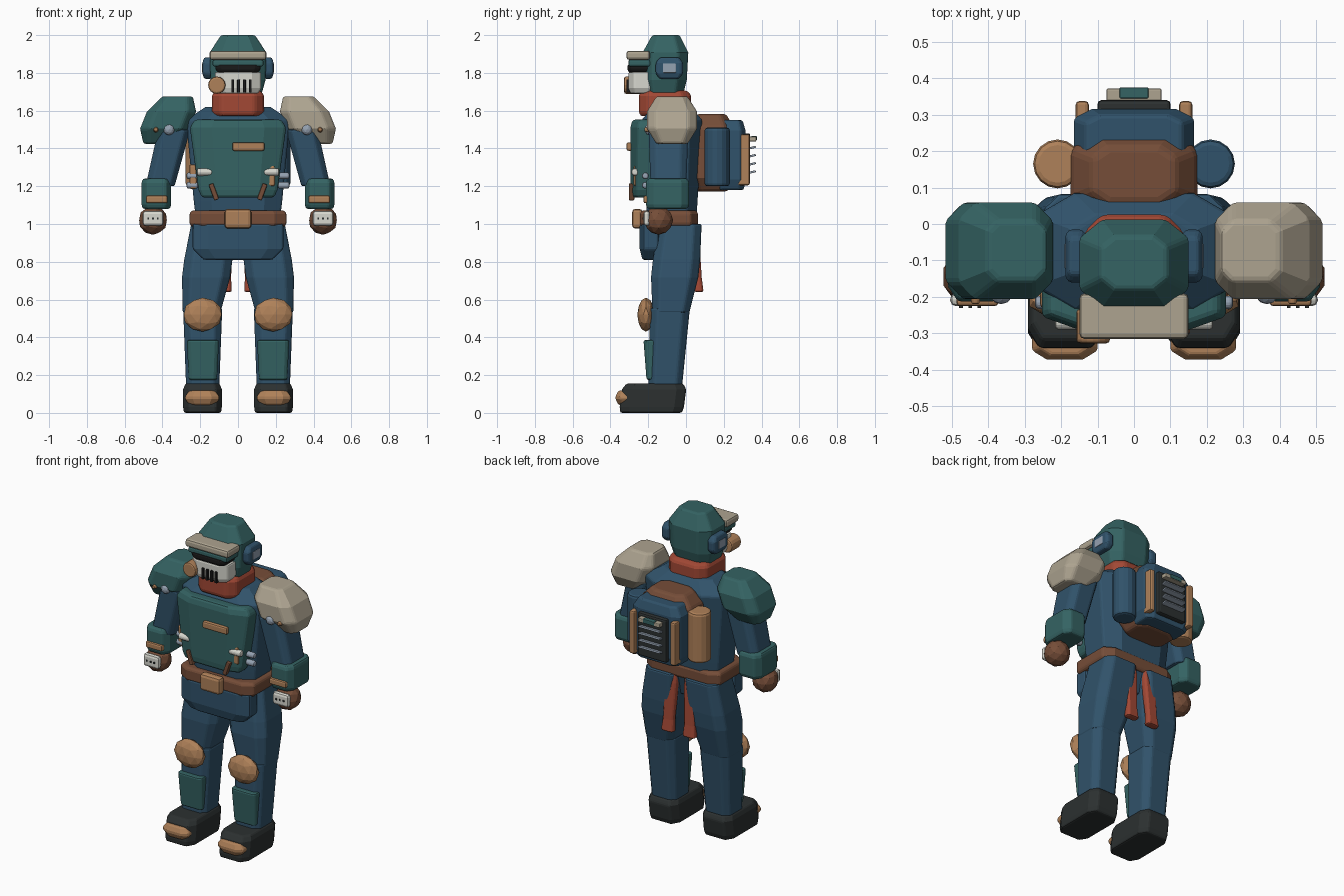
import bpy, bmesh, math
from mathutils import Matrix

cube = bpy.data.objects.get("Cube")
if cube:
    bpy.data.objects.remove(cube, do_unlink=True)


def material(name, red, green, blue):
    mat = bpy.data.materials.new(name)
    mat.use_nodes = True
    mat.diffuse_color = (red, green, blue, 1)
    shader = mat.node_tree.nodes["Principled BSDF"]
    shader.inputs["Base Color"].default_value = mat.diffuse_color
    return mat


teal = material("teal", .035, .125, .125)
navy = material("navy blue", .03, .085, .145)
brown = material("leather brown", .18, .075, .04)
tan = material("tan", .43, .22, .1)
cream = material("cream", .42, .37, .28)
white = material("white", .68, .68, .62)
red = material("brick red", .36, .065, .035)
charcoal = material("charcoal", .025, .03, .03)
black = material("black", .01, .01, .01)
grey = material("steel grey", .3, .36, .44)


def finish(name, bm, mat, loc, rot=(0, 0, 0), bevel=.01):
    """Turn a bmesh into a placed object with softened edges."""
    bmesh.ops.recalc_face_normals(bm, faces=bm.faces)
    mesh = bpy.data.meshes.new(name)
    bm.to_mesh(mesh)
    bm.free()
    mesh.materials.append(mat)
    part = bpy.data.objects.new(name, mesh)
    part.location = loc
    part.rotation_euler = rot
    bpy.context.collection.objects.link(part)
    if bevel:
        soften = part.modifiers.new("soft edges", "BEVEL")
        soften.width = bevel
        soften.segments = 2
        soften.limit_method = "ANGLE"
        soften.angle_limit = math.radians(35)
    return part


def block(name, mat, loc, size, bottom=1, low=1, top=1, rim=0, cut=.35,
          lean_x=0, lean_y=0, bevel=.01):
    """Octagonal block; its ends are scaled, and rim sets where the full section starts."""
    width, depth, height = size
    levels = [(0, bottom), (1, top)]
    if rim:
        levels[1:1] = [(rim, low), (1 - rim, 1)]
    inner = 1 - cut
    quarter = [(inner, 1), (1, inner)]
    plan = quarter + [(u, -v) for u, v in reversed(quarter)]
    plan += [(-u, -v) for u, v in plan]
    bm = bmesh.new()
    loops = []
    for t, scale in levels:
        h = t - .5
        loops.append([bm.verts.new((h * lean_x + u * scale * width / 2,
                                    h * lean_y + v * scale * depth / 2,
                                    h * height)) for u, v in plan])
    for lower, upper in zip(loops, loops[1:]):
        for i in range(len(plan)):
            bm.faces.new((lower[i - 1], lower[i], upper[i], upper[i - 1]))
    bm.faces.new(loops[0])
    bm.faces.new(loops[-1])
    return finish(name, bm, mat, loc, bevel=bevel)


def box(name, mat, loc, size, bevel=.01, rot=(0, 0, 0)):
    bm = bmesh.new()
    bmesh.ops.create_cube(bm, size=1, matrix=Matrix.Diagonal((*size, 1)))
    return finish(name, bm, mat, loc, rot, bevel)


def rod(name, mat, loc, radius, length, axis="Z", taper=1, bevel=.01):
    bm = bmesh.new()
    bmesh.ops.create_cone(bm, cap_ends=True, segments=16, radius1=radius,
                          radius2=radius * taper, depth=length)
    turn = math.pi / 2
    rot = {"X": (0, turn, 0), "Y": (turn, 0, 0), "Z": (0, 0, 0)}[axis]
    return finish(name, bm, mat, loc, rot, bevel)


def ball(name, mat, loc, radii):
    bm = bmesh.new()
    bmesh.ops.create_icosphere(bm, subdivisions=2, radius=1,
                               matrix=Matrix.Diagonal((*radii, 1)))
    return finish(name, bm, mat, loc, bevel=0)


# Parts that come in pairs
for s, side in ((1, "left_"), (-1, "right_")):
    # Leg
    block(side + "boot", charcoal, (s * .188, -.175, .078), (.205, .34, .155),
          bottom=.96, top=.88, rim=.2, cut=.3, lean_y=.02)
    block(side + "toe_cap", tan, (s * .19, -.317, .08), (.18, .11, .075),
          bottom=.75, top=.75, rim=.4, cut=.45)
    block(side + "lower_leg", navy, (s * .187, -.097, .35), (.207, .21, .41),
          bottom=.85, lean_y=.025)
    block(side + "thigh", navy, (s * .163, -.055, .765), (.255, .25, .47),
          bottom=.78, top=.9, rim=.4, lean_x=s * -.06, lean_y=.05)
    ball(side + "knee_pad", tan, (s * .187, -.212, .52), (.105, .046, .09))
    block(side + "shin_plate", teal, (s * .186, -.17, .28), (.17, .1, .21),
          bottom=.88, cut=.25, lean_y=-.01)

    # Arm
    block(side + "upper_arm", navy, (s * .375, -.093, 1.35), (.17, .21, .3),
          bottom=.9, lean_x=s * -.075)
    block(side + "forearm", teal, (s * .432, -.098, 1.16), (.157, .23, .16),
          bottom=.92, top=.92, rim=.15)
    box(side + "wrist_strap", tan, (s * .43, -.208, 1.13), (.115, .035, .04))
    ball(side + "hand", brown, (s * .45, -.145, 1.02), (.077, .077, .077))
    box(side + "knuckle_plate", white, (s * .45, -.208, 1.03), (.11, .035, .08), bevel=.016)
    for offset in (-.025, 0, .025):
        box(side + "knuckle_rivet", charcoal, (s * .45 + offset, -.225, 1.03),
            (.01, .01, .01), bevel=0)

    # Shoulder armour and its fittings
    block(side + "shoulder_armour", cream if s > 0 else teal, (s * .37, -.074, 1.55),
          (.26, .265, .252), bottom=.62, top=.62, rim=.32, lean_x=s * -.1, bevel=.012)
    ball(side + "shoulder_bolt", grey, (s * .365, -.195, 1.5), (.03, .025, .03))
    rod(side + "shoulder_stud", tan, (s * .435, -.195, 1.5), .02, .05,
        axis="Y", taper=.5, bevel=.004)

    # Cloth tail hanging from the back of the belt
    block(side + "cloth_tail", red, (s * .07, .053, .83), (.085, .05, .38),
          low=.85, top=.85, rim=.2, lean_x=s * -.01, lean_y=-.03)

    # Chest fittings
    rod(side + "front_cartridge", white, (s * .175, -.27, 1.275), .02, .085, axis="X")
    for z in (1.255, 1.205):
        rod(side + "side_cartridge", grey, (s * .242, -.215, z), .018, .06, axis="X")
    box(side + "chest_slat", brown, (s * .128, -.288, 1.17), (.026, .03, .09),
        bevel=.006, rot=(0, s * .35, 0))

    # Helmet ear pod
    block(side + "ear_pod", navy, (s * .16, -.088, 1.825), (.056, .145, .114),
          bottom=.7, top=.7, rim=.25, cut=.25)
    box(side + "ear_inset", grey, (s * .184, -.088, 1.825), (.014, .07, .05), bevel=.004)

    # Backpack rail and air tank
    box(side + "pack_rail", tan, (s * .142, .305, 1.34), (.036, .065, .27))
    rod(side + "tank", navy if s > 0 else tan, (s * .21, .165, 1.355), .067, .31, bevel=.015)

# Hips and belt
block("pelvis", navy, (0, -.075, .93), (.45, .25, .14), bottom=.7)
block("hip_flap", navy, (0, -.185, .905), (.48, .12, .19), bottom=.75, rim=.3)
block("belt", brown, (0, -.09, 1.028), (.515, .306, .087),
      bottom=.95, top=.95, rim=.2, cut=.25)
box("belt_buckle", tan, (0, -.258, 1.028), (.142, .055, .105), bevel=.018)

# Torso and chest plate
block("torso", navy, (0, -.075, 1.335), (.55, .32, .57),
      bottom=.82, low=.85, top=.62, rim=.12, cut=.4)
block("chest_plate", teal, (0, -.212, 1.346), (.51, .18, .412),
      bottom=.75, low=.82, top=.9, rim=.1, cut=.45, lean_y=.02, bevel=.014)
box("chest_bar", tan, (.055, -.3, 1.41), (.17, .03, .045))
box("side_pouch", tan, (-.238, -.195, 1.25), (.04, .07, .13))
box("front_pouch", tan, (.17, -.262, 1.255), (.05, .03, .11))

# Neck scarf
block("neck_scarf", red, (0, -.112, 1.638), (.274, .275, .135),
      bottom=.95, top=.9, rim=.2, bevel=.015)

# Helmet and face
block("helmet", teal, (0, -.111, 1.835), (.3, .242, .33),
      bottom=.8, low=.97, top=.6, rim=.28, cut=.42, lean_y=.01)
box("helmet_brim", cream, (0, -.253, 1.893), (.3, .125, .048), bevel=.014)
box("brow_band", teal, (0, -.245, 1.852), (.27, .12, .036))
block("visor_lens", black, (0, -.245, 1.822), (.24, .13, .045),
      bottom=.85, rim=.4, cut=.25)
block("face_mask", white, (0, -.232, 1.748), (.244, .146, .116),
      bottom=.88, rim=.25, cut=.4)
for i in range(4):
    box("mask_slot", black, (i * .031 - .028, -.304, 1.73), (.015, .024, .07), bevel=.003)
rod("breather_filter", tan, (-.112, -.28, 1.735), .046, .095, axis="Y")

# Backpack
block("pack_body", brown, (0, .135, 1.378), (.35, .235, .41),
      bottom=.75, top=.65, rim=.17, cut=.4, bevel=.015)
block("pack_shell", navy, (0, .233, 1.365), (.33, .165, .37),
      bottom=.88, top=.8, rim=.15, cut=.3)
box("vent_panel", charcoal, (0, .322, 1.345), (.2, .036, .27))
for i in range(4):
    box("vent_fin", grey, (0, .35, 1.275 + i * .043), (.15, .04, .011),
        bevel=.003, rot=(.25, 0, 0))
box("vent_cap", cream, (0, .352, 1.45), (.152, .04, .026), bevel=.005)
box("vent_light", teal, (0, .36, 1.454), (.08, .03, .026), bevel=.004)
